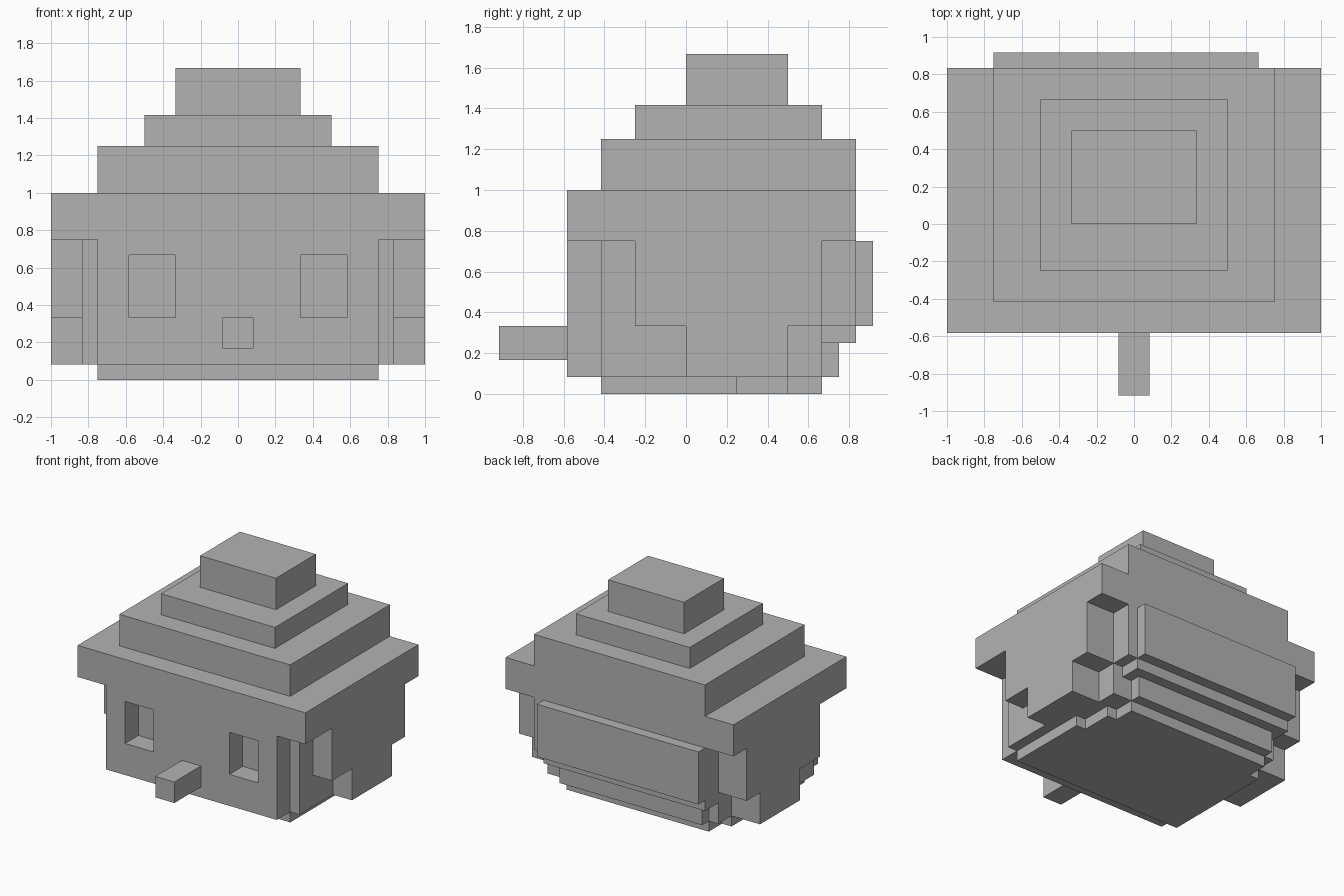
import bpy
from mathutils import Vector

cube = bpy.data.objects.get("Cube")
if cube:
    bpy.data.objects.remove(cube, do_unlink=True)

UNIT = 1 / 12  # one block of the grid

stone = bpy.data.materials.new("stone grey")
stone.use_nodes = True
GREY = (0.45, 0.45, 0.45, 1)
stone.diffuse_color = GREY
stone.node_tree.nodes["Principled BSDF"].inputs["Base Color"].default_value = GREY


def block(name, x, y, z):
    """Box spanning the given (low, high) ranges, in grid units."""
    low, high = (Vector(c) * UNIT for c in zip(x, y, z))
    bpy.ops.mesh.primitive_cube_add(size=1, location=(low + high) / 2)
    obj = bpy.context.object
    obj.name = name
    obj.scale = high - low
    bpy.ops.object.transform_apply(location=True, rotation=False, scale=True)
    obj.data.materials.append(stone)
    return obj


def cut(target, cutter):
    """Cut one block out of another."""
    cutter.hide_render = True
    mod = target.modifiers.new("cut", "BOOLEAN")
    mod.operation = "DIFFERENCE"
    mod.solver = "EXACT"
    mod.object = cutter
    bpy.context.view_layer.objects.active = target
    bpy.ops.object.modifier_apply(modifier=mod.name)
    bpy.data.objects.remove(cutter, do_unlink=True)


# Stepped cap and brim
block("cap_top", (-4, 4), (0, 6), (17, 20))
block("cap_middle", (-6, 6), (-3, 8), (15, 17))
block("cap_lower", (-9, 9), (-5, 10), (12, 15))
block("brim", (-12, 12), (-7, 10), (9, 12))

# Head with recessed eye sockets
head = block("head", (-9, 9), (-7, 10), (4, 9))
jaw = block("jaw", (-9, 9), (-7, 8), (1, 4))
for side in (-1, 1):
    xs = sorted((4 * side, 7 * side))
    cut(head, block("eye_cutter", xs, (-8, -5), (3, 8)))

# Nose
block("nose", (-1, 1), (-11, -7), (2, 4))

# Layered side panels, mirrored
for side, label in ((1, "left"), (-1, "right")):
    def span(a, b):
        return sorted((a * side, b * side))
    block(label + "_temple", span(9, 10), (-5, -3), (4, 9))
    block(label + "_cheek", span(9, 10), (-5, 0), (1, 4))
    block(label + "_side_panel", span(9, 12), (-3, 8), (4, 9))
    block(label + "_side_panel_foot", span(9, 12), (0, 6), (1, 4))

# Stepped back of the head, set slightly off centre
block("back_plate", (-9, 8), (10, 11), (4, 9))
block("nape_upper", (-9, 8), (8, 10), (3, 4))
block("nape_lower", (-8, 7), (8, 9), (1, 3))

# Base, narrowing toward the back
block("base_front", (-9, 9), (-5, 3), (0, 1))
block("base_middle", (-9, 8), (3, 6), (0, 1))
block("base_back", (-8, 7), (6, 8), (0, 1))
